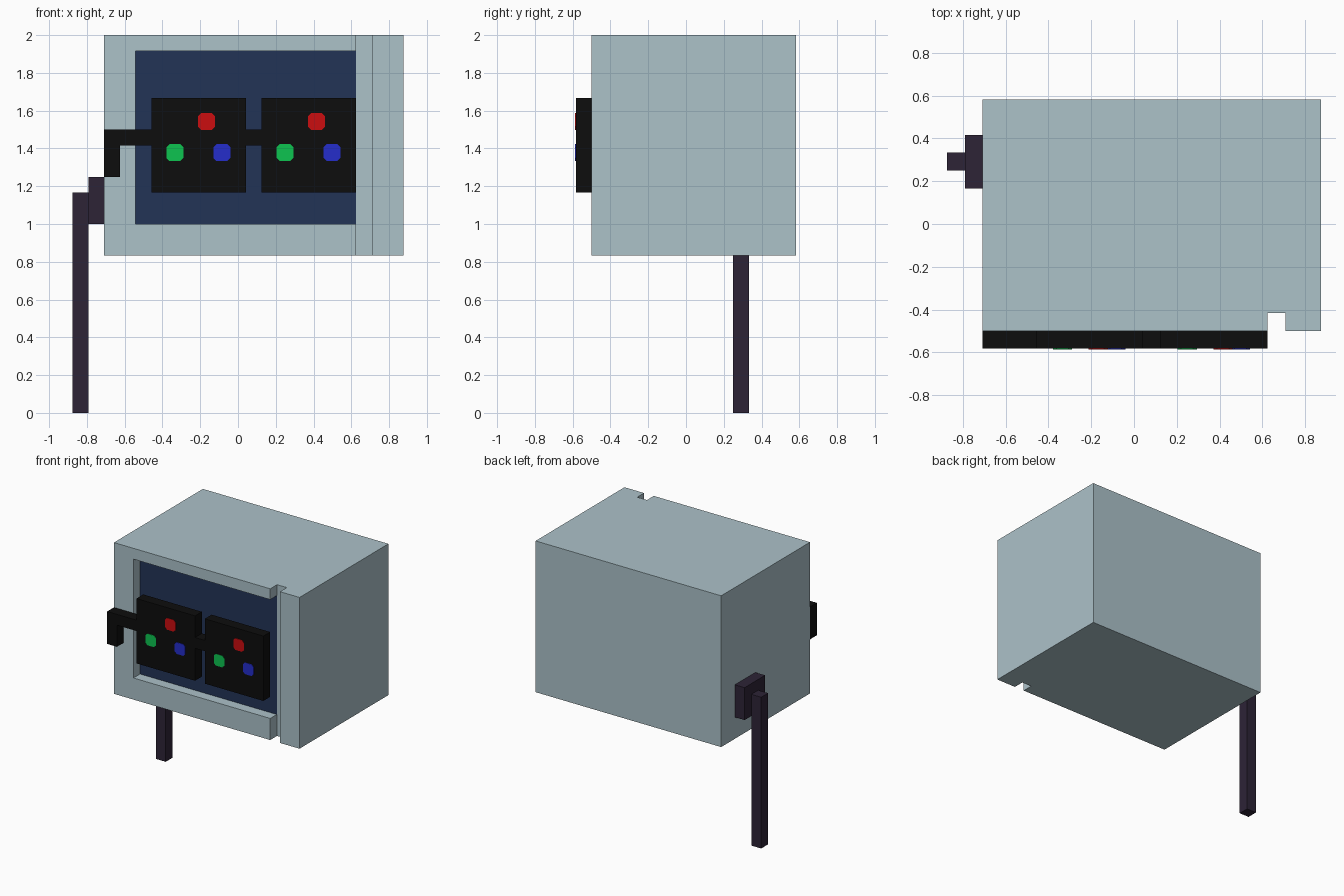
import bpy
import bmesh
from mathutils import Vector

if "Cube" in bpy.data.objects:
    bpy.data.objects.remove(bpy.data.objects["Cube"])

U = 1 / 12  # block unit: every part sits on this grid


def material(name, rgb):
    m = bpy.data.materials.new(name)
    m.diffuse_color = (*rgb, 1)
    m.use_nodes = True
    m.node_tree.nodes["Principled BSDF"].inputs["Base Color"].default_value = m.diffuse_color
    return m


CASE = material("pale_blue_grey", (0.413, 0.539, 0.584))
NAVY = material("navy", (0.016, 0.033, 0.093))
BLACK = material("black", (0.004, 0.004, 0.004))
PLUM = material("dark_plum", (0.026, 0.017, 0.037))
RED = material("red", (0.60, 0.004, 0.005))
GREEN = material("green", (0.004, 0.55, 0.08))
BLUE = material("blue", (0.018, 0.027, 0.60))


def extrude_xz(name, outline, y0, y1, mat):
    """Solid from an outline in the xz plane, running from y0 to y1."""
    bm = bmesh.new()
    face = bm.faces.new([bm.verts.new((x, y0, z)) for x, z in outline])
    res = bmesh.ops.extrude_face_region(bm, geom=[face])
    verts = [v for v in res["geom"] if isinstance(v, bmesh.types.BMVert)]
    bmesh.ops.translate(bm, verts=verts, vec=Vector((0, y1 - y0, 0)))
    bmesh.ops.recalc_face_normals(bm, faces=bm.faces[:])
    mesh = bpy.data.meshes.new(name)
    bm.to_mesh(mesh)
    bm.free()
    mesh.materials.append(mat)
    obj = bpy.data.objects.new(name, mesh)
    bpy.context.collection.objects.link(obj)
    return obj


def box(name, x, y, z, mat):
    """Box from (min, max) pairs given in block units."""
    outline = [(x[0], z[0]), (x[1], z[0]), (x[1], z[1]), (x[0], z[1])]
    return extrude_xz(name, [(a * U, b * U) for a, b in outline],
                      y[0] * U, y[1] * U, mat)


# Case with the screen recess opening into a full-height front groove
case = box("case", (-8.5, 10.5), (-6, 7), (10, 24), CASE)
cut = [(-6.5, 12), (7.5, 12), (7.5, 9), (8.5, 9), (8.5, 25),
       (7.5, 25), (7.5, 23), (-6.5, 23)]
cutter = extrude_xz("recess_cutter", [(x * U, z * U) for x, z in cut],
                    -8 * U, -5 * U, CASE)
mod = case.modifiers.new("recess", "BOOLEAN")
mod.operation = "DIFFERENCE"
mod.solver = "EXACT"
mod.object = cutter
bpy.context.view_layer.objects.active = case
bpy.ops.object.modifier_apply(modifier=mod.name)
bpy.data.objects.remove(cutter)

# Screen at the back of the recess
box("screen", (-6.5, 7.5), (-5.04, -5), (12, 23), NAVY)

# Glasses: arm with hook, bridge and two square lenses
arm = [(-8.5, 15), (-7.5, 15), (-7.5, 17), (-5.5, 17), (-5.5, 18), (-8.5, 18)]
extrude_xz("glasses_arm", [(x * U, z * U) for x, z in arm],
           -7 * U, -6 * U, BLACK)
box("glasses_bridge", (0.5, 1.5), (-7, -6), (17, 18), BLACK)


def dot(name, x, z, mat):
    """Thin square light with clipped corners, centre in world units."""
    h, c = 0.045, 0.028
    pts = [(-c, -h), (c, -h), (h, -c), (h, c), (c, h), (-c, h), (-h, c), (-h, -c)]
    extrude_xz(name, [(x + a, z + b) for a, b in pts],
               -7 * U - 0.003, -7 * U, mat)


for side, x0 in (("left", -5.5), ("right", 1.5)):
    box(side + "_lens", (x0, x0 + 6), (-7, -6), (14, 20), BLACK)
    cx = (x0 + 3) * U
    dot(side + "_red_light", cx + 0.041, 1.543, RED)
    dot(side + "_green_light", cx - 0.126, 1.378, GREEN)
    dot(side + "_blue_light", cx + 0.123, 1.378, BLUE)

# Side bracket and handle post
box("bracket", (-9.5, -8.5), (2, 5), (12, 15), PLUM)
box("post", (-10.5, -9.5), (3, 4), (0, 14), PLUM)
